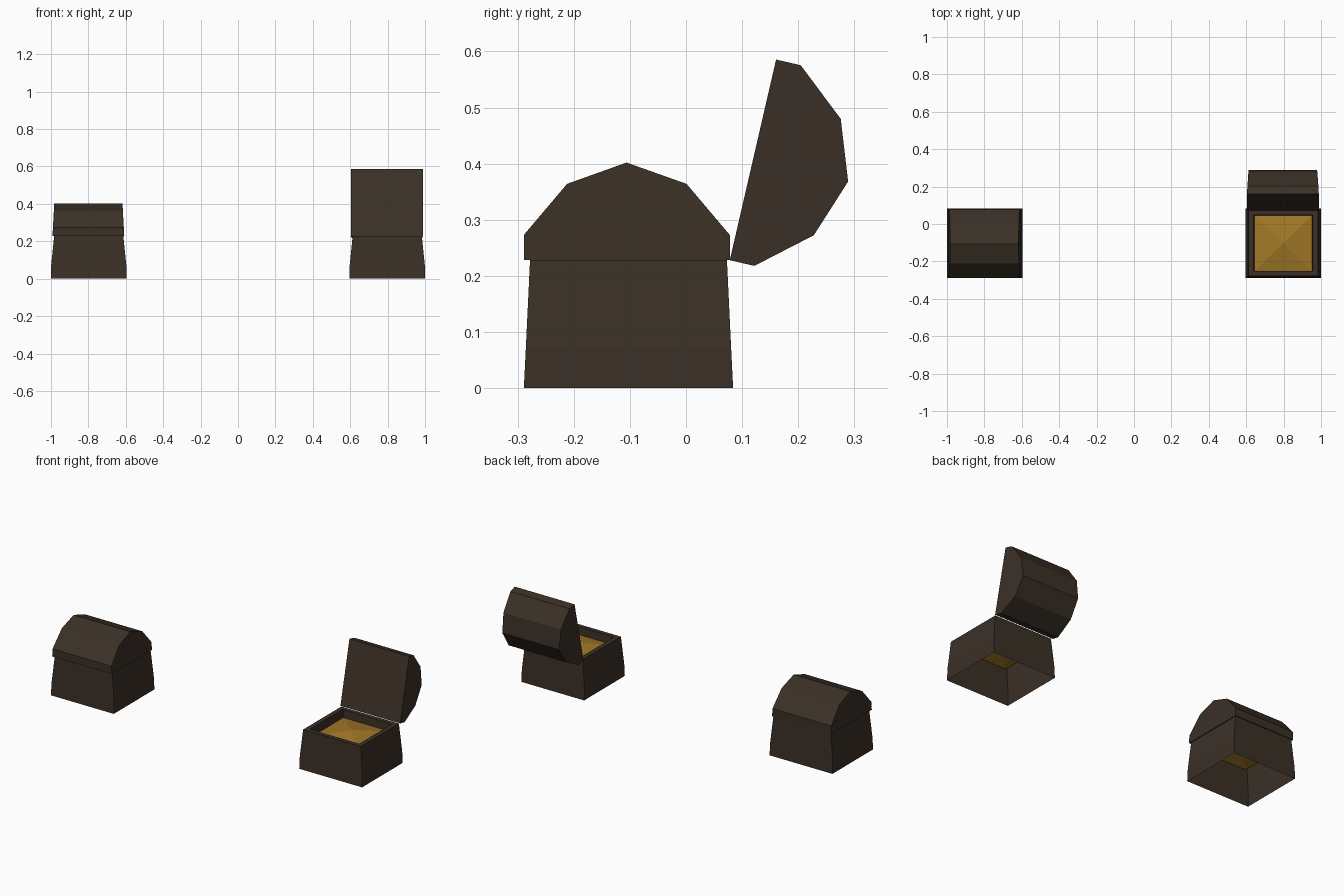
import bpy, math
from mathutils import Matrix, Vector

if "Cube" in bpy.data.objects:
    bpy.data.objects.remove(bpy.data.objects["Cube"])

CY = -0.1025      # chest centre in y
RIM = 0.228       # rim height
HINGE = Vector((0, 0.078, RIM))


def material(name, rgb):
    m = bpy.data.materials.new(name)
    m.diffuse_color = (*rgb, 1)
    m.use_nodes = True
    m.node_tree.nodes["Principled BSDF"].inputs["Base Color"].default_value = m.diffuse_color
    return m


brown = material("dark brown", (0.043, 0.030, 0.020))
gold = material("gold", (0.36, 0.19, 0.02))


def add(name, verts, faces, mat):
    me = bpy.data.meshes.new(name)
    me.from_pydata(verts, [], faces)
    me.materials.append(mat)
    ob = bpy.data.objects.new(name, me)
    bpy.context.collection.objects.link(ob)
    return ob


def ring(cx, hx, hy, z):
    return [(cx + sx * hx, CY + sy * hy, z)
            for sx, sy in ((-1, -1), (1, -1), (1, 1), (-1, 1))]


# open-bottomed tapered walls, flat rim, inner walls
def base(name, cx):
    levels = [(0.202, 0.1865, 0), (0.201, 0.183, 0.07), (0.185, 0.1755, RIM),
              (0.158, 0.150, RIM), (0.154, 0.149, 0.18)]
    verts = [v for l in levels for v in ring(cx, *l)]
    faces = [(4 * k + i, 4 * k + (i + 1) % 4, 4 * k + 4 + (i + 1) % 4, 4 * k + 4 + i)
             for k in range(len(levels) - 1) for i in range(4)]
    return add(name, verts, faces, brown)


# shallow four-sided mound
def treasure(name, cx):
    verts = ring(cx, 0.154, 0.149, 0.182) + [(cx, CY, 0.21)]
    return add(name, verts, [(i, (i + 1) % 4, 4) for i in range(4)], gold)


# faceted barrel lid, ends leaning in slightly toward the top
def lid(name, cx, angle):
    prof = [(-0.289, RIM), (-0.289, 0.273), (-0.212, 0.364), (-0.106, 0.402),
            (0.001, 0.364), (0.078, 0.273), (0.078, RIM)]
    n = len(prof)
    verts = [(cx + s * (0.192 - 0.055 * (z - RIM)), y, z) for s in (-1, 1) for y, z in prof]
    faces = [(i, n + i, n + (i + 1) % n, (i + 1) % n)[::-1] for i in range(n)]
    faces += [tuple(range(n)), tuple(range(2 * n - 1, n - 1, -1))]
    faces = [f[::-1] for f in faces]
    ob = add(name, verts, faces, brown)
    ob.data.transform(Matrix.Translation(HINGE) @ Matrix.Rotation(math.radians(angle), 4, 'X')
                      @ Matrix.Translation(-HINGE))
    # make normals point outward
    import bmesh
    bm = bmesh.new()
    bm.from_mesh(ob.data)
    bmesh.ops.recalc_face_normals(bm, faces=bm.faces)
    bm.to_mesh(ob.data)
    bm.free()
    return ob


# closed chest on the left, open chest on the right
for label, cx, angle in (("closed", -0.798, 0), ("open", 0.798, -103)):
    base(label + "_base", cx)
    treasure(label + "_treasure", cx)
    lid(label + "_lid", cx - 0.002, angle)
